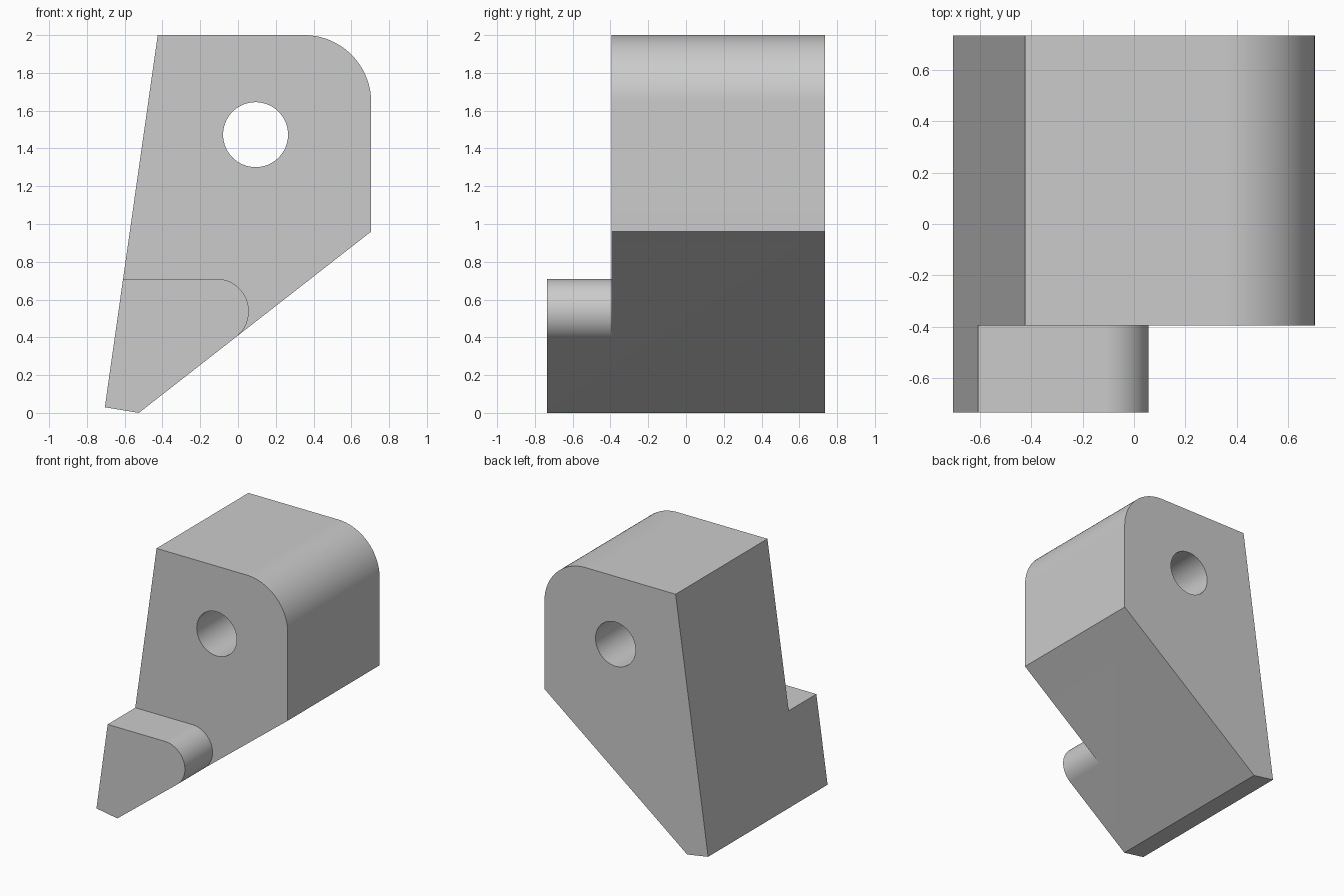
import bpy, bmesh
from math import radians, cos, sin
from mathutils import Vector

cube = bpy.data.objects.get("Cube")
if cube:
    bpy.data.objects.remove(cube, do_unlink=True)

FRONT, STEP, BACK = -0.735, -0.395, 0.735

grey = bpy.data.materials.new("plain_grey")
grey.use_nodes = True
grey.diffuse_color = (0.6, 0.6, 0.6, 1)
grey.node_tree.nodes["Principled BSDF"].inputs["Base Color"].default_value = (0.6, 0.6, 0.6, 1)


def arc(cx, cz, r, start, end, steps):
    angles = [radians(start + (end - start) * i / steps) for i in range(steps + 1)]
    return [(cx + r * cos(a), cz + r * sin(a)) for a in angles]


def prism(name, profile, y0, y1):
    """Extrude an x-z profile along y."""
    bm = bmesh.new()
    face = bm.faces.new([bm.verts.new((x, y0, z)) for x, z in profile])
    ext = bmesh.ops.extrude_face_region(bm, geom=[face])
    moved = [g for g in ext["geom"] if isinstance(g, bmesh.types.BMVert)]
    bmesh.ops.translate(bm, verts=moved, vec=Vector((0, y1 - y0, 0)))
    bmesh.ops.recalc_face_normals(bm, faces=bm.faces[:])
    mesh = bpy.data.meshes.new(name)
    bm.to_mesh(mesh)
    bm.free()
    mesh.materials.append(grey)
    obj = bpy.data.objects.new(name, mesh)
    bpy.context.collection.objects.link(obj)
    return obj


def cut(target, cutter):
    """Subtract the cutter, bake the result and discard the cutter."""
    mod = target.modifiers.new("cut", "BOOLEAN")
    mod.operation, mod.solver, mod.object = "DIFFERENCE", "EXACT", cutter
    bpy.context.view_layer.objects.active = target
    bpy.ops.object.modifier_apply(modifier=mod.name)
    bpy.data.objects.remove(cutter, do_unlink=True)


# Full-depth block with a slanted back edge, sloped underside and rounded corner
block = prism("bracket_block",
              [(-0.705, 0.03), (-0.525, 0), (0.705, 0.96)]
              + arc(0.35, 1.645, 0.355, 0, 90, 32) + [(-0.425, 2)],
              FRONT, BACK)

# Front step: leaves only the low toe with its rounded end
toe_end = arc(-0.115, 0.538, 0.172, 90, -52, 40)
step = prism("step_cutter",
             [(-1.5, 0.71)] + toe_end
             + [(0.175, 0.17), (1.5, 0.17), (1.5, 2.5), (-1.5, 2.5)],
             FRONT - 0.3, STEP)
cut(block, step)

# Through hole
bore = prism("bore_cutter", arc(0.093, 1.473, 0.172, 0, 360, 64)[:-1], FRONT - 0.3, BACK + 0.3)
cut(block, bore)

# Smooth rounded faces, keep crisp edges
bpy.ops.object.select_all(action="DESELECT")
block.select_set(True)
bpy.context.view_layer.objects.active = block
bpy.ops.object.shade_smooth_by_angle(angle=radians(30))
